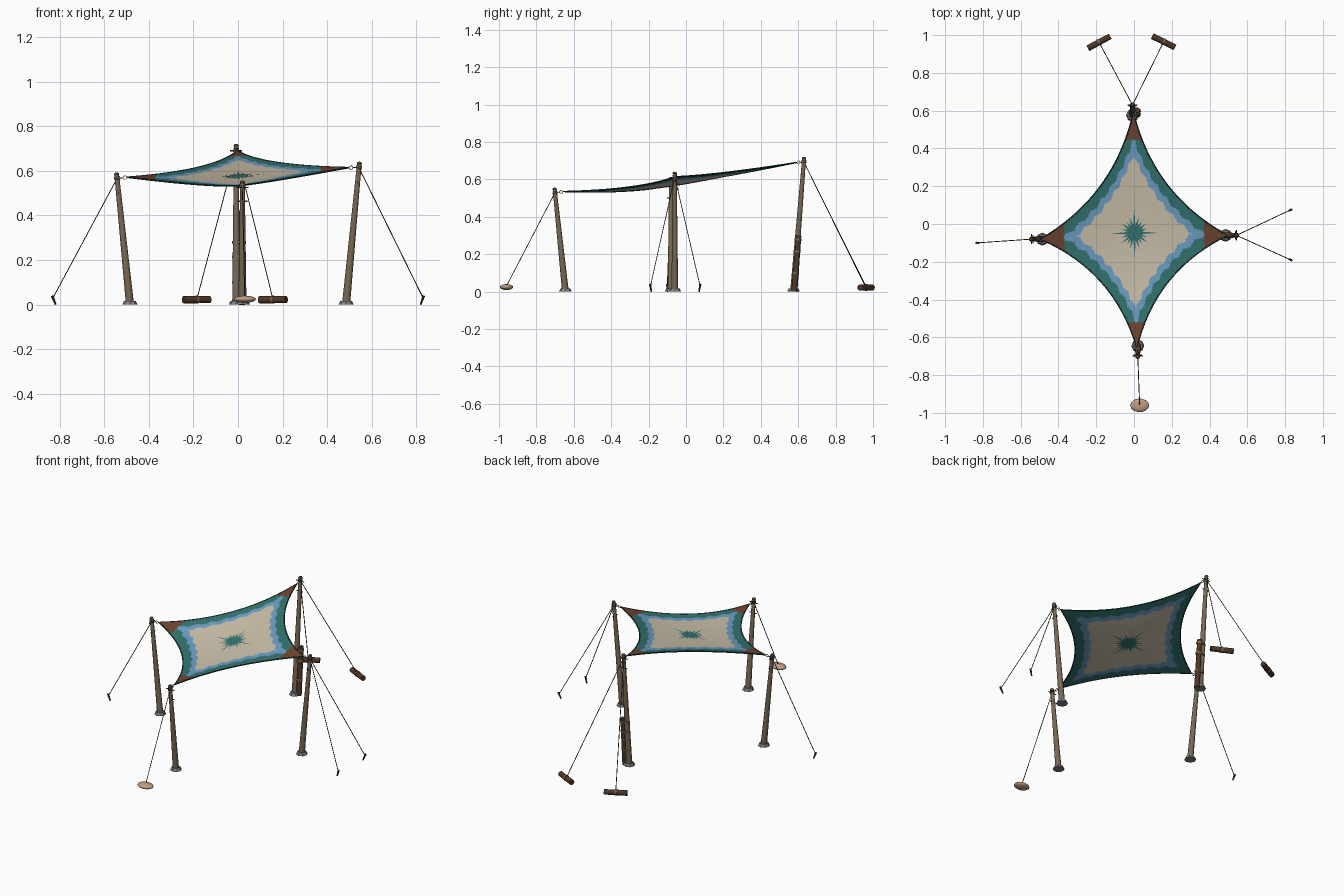
import bpy, bmesh, math
from mathutils import Vector as V

if "Cube" in bpy.data.objects:
    bpy.data.objects.remove(bpy.data.objects["Cube"])


def material(name, rgb):
    m = bpy.data.materials.new(name)
    m.diffuse_color = (*rgb, 1)
    m.use_nodes = True
    m.node_tree.nodes["Principled BSDF"].inputs["Base Color"].default_value = m.diffuse_color
    return m


CREAM = material("cream_cloth", (.62, .55, .42))
TEAL = material("teal_cloth", (.035, .18, .165))
BLUE = material("blue_cloth", (.16, .36, .58))
LEATHER = material("leather", (.17, .06, .03))
HEM = material("hem", (.012, .05, .045))
WOOD = material("pole_wood", (.19, .14, .09))
DARK = material("dark_wood", (.075, .038, .02))
ROPE = material("rope", (.06, .05, .04))
LASH = material("lashing", (.2, .13, .07))
STONE = material("sandstone", (.52, .34, .23))
GREY = material("grey_stone", (.22, .22, .22))
METAL = material("metal", (.5, .5, .48))


def finish(name, bm, mats, smooth=True):
    me = bpy.data.meshes.new(name)
    for f in bm.faces:
        f.smooth = smooth
    bm.to_mesh(me)
    bm.free()
    for m in mats:
        me.materials.append(m)
    ob = bpy.data.objects.new(name, me)
    bpy.context.collection.objects.link(ob)
    if smooth:
        me.set_sharp_from_angle(angle=math.radians(40))
    return ob


def rod(name, a, b, r1, r2, mat, sides=10):
    a, b = V(a), V(b)
    bm = bmesh.new()
    bmesh.ops.create_cone(bm, cap_ends=True, segments=sides, radius1=r1, radius2=r2, depth=(b - a).length)
    ob = finish(name, bm, [mat])
    ob.location = (a + b) / 2
    ob.rotation_euler = (b - a).to_track_quat('Z', 'Y').to_euler()
    return ob


def ball(name, loc, size, mat, rot=0):
    bm = bmesh.new()
    bmesh.ops.create_uvsphere(bm, u_segments=16, v_segments=10, radius=1)
    ob = finish(name, bm, [mat])
    ob.location, ob.scale = loc, size
    ob.rotation_euler.z = rot


def tube(name, pts, r, mat, cyclic=False):
    cu = bpy.data.curves.new(name, 'CURVE')
    cu.dimensions = '3D'
    cu.bevel_depth, cu.bevel_resolution = r, 1
    sp = cu.splines.new('POLY')
    sp.points.add(len(pts) - 1)
    for p, q in zip(sp.points, pts):
        p.co = (*q, 1)
    sp.use_cyclic_u = cyclic
    cu.materials.append(mat)
    bpy.context.collection.objects.link(bpy.data.objects.new(name, cu))


# Canopy surface: four inward-curving edges blended into one sheet
F, R, B, L = V((.015, -.655, .535)), V((.495, -.06, .614)), V((-.003, .59, .69)), V((-.495, -.08, .571))
MID = (F + R + B + L) / 4


def edge(a, b, t):
    n = V((a.y - b.y, b.x - a.x, 0)).normalized()
    if n.dot(MID - a) < 0:
        n = -n
    return a.lerp(b, t) + (n * .09 + V((0, 0, -.015))) * 4 * t * (1 - t)


def sheet(u, v):
    return (edge(F, R, u) * (1 - v) + edge(L, B, u) * v + edge(F, L, v) * (1 - u) + edge(R, B, v) * u
            - (F * (1 - u) + R * u) * (1 - v) - (L * (1 - u) + B * u) * v)


def band(u, v, top):
    if top and min(u + v, 2 - u - v, 1 - u + v, 1 + u - v) < .175:
        return 3
    du, dv = min(u, 1 - u), min(v, 1 - v)
    along = v if du < dv else u
    d = min(du, dv) + .012 * (abs((along * 9) % 1 - .5) * 4 - 1)
    return 1 if d < .085 else 2 if d < .14 else 0


N = 100
for name, dz in (("canopy_top", .002), ("canopy_underside", -.002)):
    bm = bmesh.new()
    g = [[bm.verts.new(sheet(i / N, j / N) + V((0, 0, dz))) for j in range(N + 1)] for i in range(N + 1)]
    for i in range(N):
        for j in range(N):
            q = [g[i][j], g[i + 1][j], g[i + 1][j + 1], g[i][j + 1]]
            f = bm.faces.new(q if dz > 0 else q[::-1])
            f.material_index = band((i + .5) / N, (j + .5) / N, dz > 0)
    finish(name, bm, [CREAM, TEAL, BLUE, LEATHER])

# Centre star, on both faces of the cloth
for name, dz in (("star_top", .0035), ("star_underside", -.0035)):
    bm = bmesh.new()
    S, K = 40, 5
    rings = []
    for k in range(K + 1):
        ring = []
        for i in range(S):
            a = 2 * math.pi * i / S
            r = .04 if i % 2 else .125 if i % 10 == 0 else .085 if i % 4 == 0 else .07
            x, y = r * math.cos(a) * k / K / .37, r * math.sin(a) * k / K / .495
            ring.append(bm.verts.new(sheet(.5 + (x + y) / 2, .5 + (y - x) / 2) + V((0, 0, dz))))
        rings.append(ring)
    for k in range(K):
        for i in range(S):
            j = (i + 1) % S
            q = [rings[k][i], rings[k + 1][i], rings[k + 1][j], rings[k][j]]
            bm.faces.new(q if dz > 0 else q[::-1])
    bmesh.ops.remove_doubles(bm, verts=bm.verts, dist=1e-5)
    finish(name, bm, [TEAL])

# Rolled hem along the cloth edges
hem = []
for a, b in ((F, R), (R, B), (B, L), (L, F)):
    hem += [edge(a, b, i / 24) for i in range(24)]
tube("canopy_hem", hem, .004, HEM, True)

# Poles: name, foot, tip, canopy corner, rope anchors
POLES = [
    ("front", (.02, -.645, 0), (.02, -.703, .555), F, [(.03, -.96, .03)]),
    ("right", (.485, -.06, 0), (.545, -.06, .64), R, [(.83, .075, .03), (.83, -.19, .03)]),
    ("back", (-.008, .575, 0), (-.008, .632, .72), B, [(-.185, .962, .022), (.157, .965, .022)]),
    ("left", (-.485, -.08, 0), (-.545, -.08, .592), L, [(-.83, -.1, .03)]),
]
for n, foot, tip, corner, anchors in POLES:
    foot, tip = V(foot), V(tip)
    ax = (tip - foot).normalized()
    side = ax.cross(V((0, 0, 1))).normalized()
    length = (tip - foot).length
    at = lambda d: tip - ax * d
    rod(n + "_pole", foot + V((0, 0, .004)), tip - ax * .008, .018, .0105, WOOD, 12)
    ball(n + "_pole_cap", tip - ax * .008, (.0115, .0115, .009), DARK)
    rod(n + "_base_stone", foot, foot + V((0, 0, .017)), .034, .026, GREY, 8)
    # lashing, cross pins and tie at the pole head
    for k in range(3):
        rod(n + "_head_lashing", at(.034 - k * .006), at(.030 - k * .006), .0135, .0135, ROPE)
    for d, h in ((.03, .027), (.092, .022)):
        rod(n + "_cross_pin", at(d) - side * h, at(d) + side * h, .003, .003, DARK, 6)
    tie = at(.026)
    out = (tie - corner).normalized()
    c = corner + out * .012
    up = V((0, 0, 1)) - out * out.z
    tube(n + "_ring", [c + (out * math.cos(i * math.pi / 8) + up * math.sin(i * math.pi / 8)) * .008
                       for i in range(16)], .0018, METAL, True)
    tube(n + "_corner_tie", [corner + out * .02, tie], .0025, ROPE)
    # guy ropes with pegs, logs or a stone at the ends
    for p in anchors:
        p = V(p)
        tube(n + "_guy_rope", [tie, p], .0022, ROPE)
        d = V((p.x - tip.x, p.y - tip.y, 0)).normalized()
        if n in ("left", "right"):
            rod(n + "_peg", p - d * .012 + V((0, 0, -.03)), p + d * .004 + V((0, 0, .01)), .004, .0065, DARK, 8)
        elif n == "back":
            s = V((-d.y, d.x, 0))
            c = V((p.x, p.y, .022))
            rod("anchor_log", c - s * .067, c + s * .067, .0155, .0165, DARK, 12)
            rod("anchor_log_lashing", c - s * .005, c + s * .005, .018, .018, LASH, 12)
        else:
            ball("anchor_stone", (p.x, p.y, .024), (.05, .036, .016), STONE)

# Splint lashed to the foot of the back pole
foot, tip = V(POLES[2][1]), V(POLES[2][2])
ax = (tip - foot).normalized()
off = V((.026, .004, 0))
rod("back_splint", foot + off, foot + off + ax * .3, .0165, .014, DARK, 10)
for d in (.1, .215, .28):
    c = foot + off / 2 + ax * d
    ob = rod("splint_lashing", c - ax * .006, c + ax * .006, .019, .019, LASH, 16)
    ob.rotation_euler = (-math.atan2(ax.y, ax.z), 0, 0)
    ob.scale.x = 1.65
